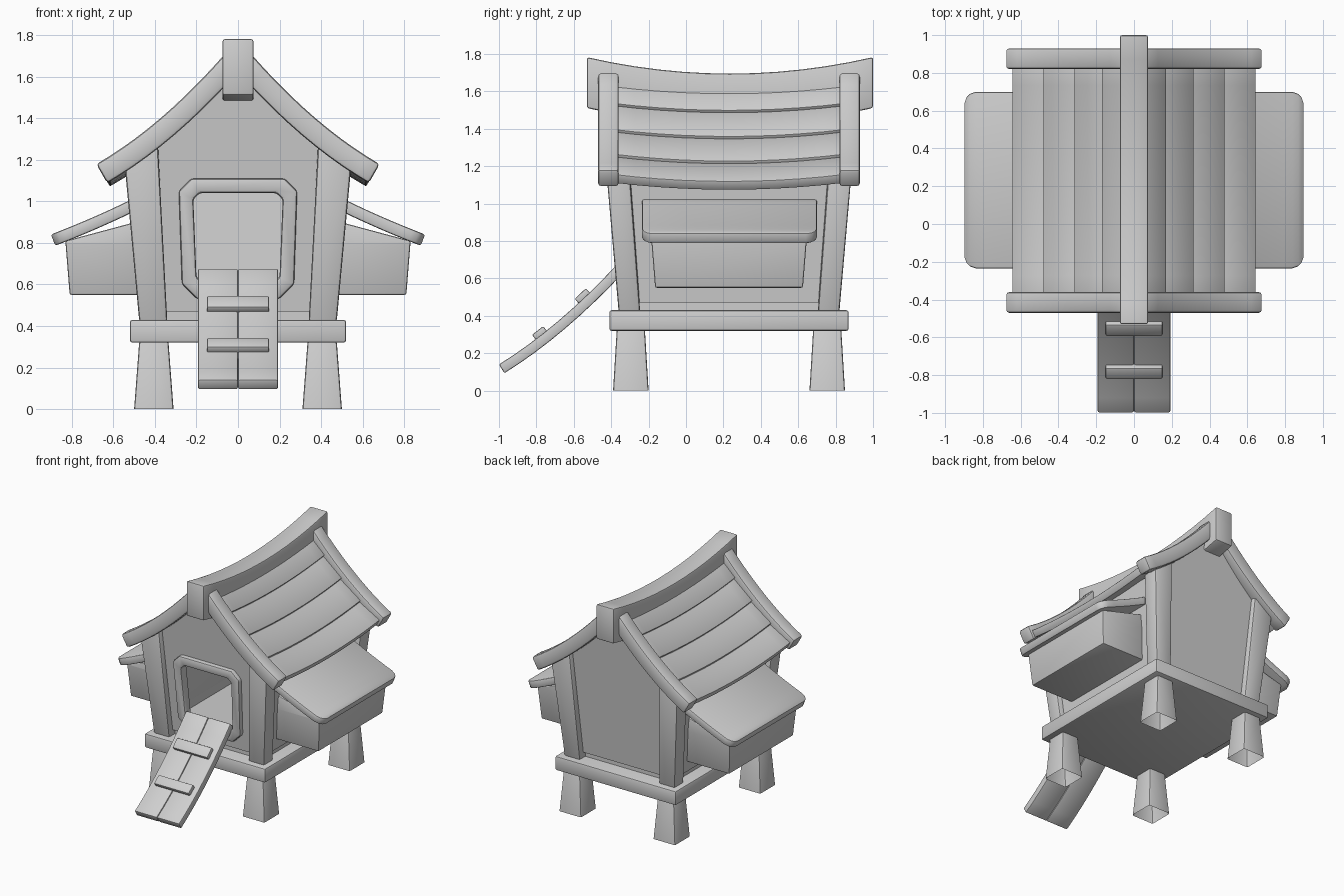
import bpy
import bmesh
import math

default = bpy.data.objects.get("Cube")
if default:
    bpy.data.objects.remove(default, do_unlink=True)

grey = bpy.data.materials.new("plain grey")
grey.use_nodes = True
grey.diffuse_color = (0.62, 0.62, 0.62, 1)
grey.node_tree.nodes["Principled BSDF"].inputs["Base Color"].default_value = (0.62, 0.62, 0.62, 1)

SIDES = (("left", 1), ("right", -1))
MID_Y = 0.23


def activate(obj):
    bpy.ops.object.select_all(action="DESELECT")
    obj.select_set(True)
    bpy.context.view_layer.objects.active = obj


def finish(obj, bevel):
    """Round the edges and shade smooth."""
    activate(obj)
    if bevel:
        mod = obj.modifiers.new("rounding", "BEVEL")
        mod.width, mod.segments = bevel, 2
        mod.limit_method, mod.angle_limit = "ANGLE", math.radians(35)
        bpy.ops.object.modifier_apply(modifier=mod.name)
    bpy.ops.object.shade_smooth_by_angle(angle=math.radians(30))


def loft(name, sections, bevel=0.012, closed=False, open_start=False):
    """Skin a list of equal loops of points."""
    bm = bmesh.new()
    rings = [[bm.verts.new(p) for p in loop] for loop in sections]
    n = len(rings[0])
    pairs = list(zip(rings, rings[1:]))
    if closed:
        pairs.append((rings[-1], rings[0]))
    for a, b in pairs:
        for i in range(n):
            j = (i + 1) % n
            bm.faces.new((a[i], a[j], b[j], b[i]))
    if not closed:
        bm.faces.new(rings[-1])
        if not open_start:
            bm.faces.new(rings[0])
    bmesh.ops.recalc_face_normals(bm, faces=bm.faces)
    mesh = bpy.data.meshes.new(name)
    bm.to_mesh(mesh)
    bm.free()
    mesh.materials.append(grey)
    obj = bpy.data.objects.new(name, mesh)
    bpy.context.collection.objects.link(obj)
    if bevel is not None:
        finish(obj, bevel)
    return obj


def rect(x0, x1, y0, y1, z):
    return [(x0, y0, z), (x1, y0, z), (x1, y1, z), (x0, y1, z)]


def below(curve, t, d):
    """Point at distance d under a curve."""
    (a0, b0), (a1, b1) = curve(t - 0.001), curve(t + 0.001)
    da, db = a1 - a0, b1 - b0
    length = math.hypot(da, db)
    a, b = curve(t)
    return a + d * db / length, b - d * da / length


def steps(a, b, n):
    return [a + (b - a) * i / n for i in range(n + 1)]


# Curves of the roof, the nest lids and the ramp
def roof(x):
    return x, 1.69 - (x - 0.08) + 0.455 * (x - 0.08) * (x - 0.35)


def lid_curve(x):
    d = x - 0.47
    return x, 1.03 - 0.5 * d + 0.14 * d * d


def ramp_curve(u):
    return u - 1, 0.14 + 0.62 * u + 0.36 * u * u


def front_y(z):
    return -0.31 - 0.09 * (z - 0.43)


def mirror_y(y):
    return 2 * MID_Y - y


# Platform and floor
loft("platform", [rect(-0.52, 0.52, -0.41, 0.87, z) for z in (0.32, 0.43)])
loft("floor", [rect(-0.42, 0.42, -0.29, 0.75, z) for z in (0.42, 0.475)], 0)

# Feet and corner posts
for side, s in SIDES:
    for end, flip in (("front", lambda y: y), ("back", mirror_y)):
        foot = [rect(s * 0.31, s * 0.50, flip(-0.39), flip(-0.20), 0),
                rect(s * 0.335, s * 0.475, flip(-0.37), flip(-0.22), 0.33)]
        loft(f"{side}_{end}_foot", foot, open_start=True)
        base = rect(s * 0.34, s * 0.475, flip(-0.36), flip(-0.245), 0.42)
        top = rect(s * 0.385, s * 0.543, flip(-0.425), flip(-0.30), 0)
        top = [(x, y, 1.27 if abs(x) < 0.4 else 1.15) for x, y, z in top]
        loft(f"{side}_{end}_post", [base, top], 0.014)

# Hollow house body
half = [(0.44, 0.47), (0.50, 1.16)] + [(x, roof(x)[1] - 0.13) for x in (0.35, 0.2, 0.06)]
outline = half + [(-x, z) for x, z in reversed(half)]
walls = loft("walls", [[(x, front_y(z), z) for x, z in outline],
                       [(x, mirror_y(front_y(z)), z) for x, z in outline]], None)


# Doorway and its frame
def door_loop(wide, bottom, top, cut):
    right = [(wide - 0.015 - cut * 1.2, bottom), (wide - 0.015, bottom + cut * 1.2),
             (wide, top - cut), (wide - cut, top)]
    return right + [(-x, z) for x, z in reversed(right)]


outer = door_loop(0.285, 0.53, 1.11, 0.06)
inner = door_loop(0.215, 0.60, 1.04, 0.03)
hole = door_loop(0.235, 0.58, 1.06, 0.04)
cutter = loft("door_cutter", [[(x, y, z) for x, z in hole] for y in (-0.6, 0.0)], None)
cutter.hide_render = True
activate(walls)
shell = walls.modifiers.new("thickness", "SOLIDIFY")
shell.thickness, shell.offset = 0.03, -1
cut = walls.modifiers.new("doorway", "BOOLEAN")
cut.operation, cut.object, cut.solver = "DIFFERENCE", cutter, "EXACT"
for mod_name in ("thickness", "doorway"):
    bpy.ops.object.modifier_apply(modifier=mod_name)
bpy.data.objects.remove(cutter, do_unlink=True)
finish(walls, 0)

frame = []
for (xo, zo), (xi, zi) in zip(outer, inner):
    frame.append([(xo, front_y(zo) - 0.035, zo), (xi, front_y(zi) - 0.035, zi),
                  (xi, front_y(zi) + 0.04, zi), (xo, front_y(zo) + 0.04, zo)])
loft("door_frame", frame, 0.014, closed=True)

# Sagging ridge beam
ridge = []
for y in steps(-0.53, 1.0, 12):
    z = 1.695 + 0.088 * ((y - 0.235) / 0.765) ** 2
    ridge.append([(-0.075, y, z), (0.075, y, z), (0.075, y, z - 0.272), (-0.075, y, z - 0.272)])
loft("ridge_beam", ridge)

# Roof boards and gable boards
edges = (0.07, 0.20, 0.345, 0.505, 0.665)
for side, s in SIDES:
    for k, (x0, x1) in enumerate(zip(edges, edges[1:])):
        corners = [below(roof, x0, 0.055), below(roof, x1, 0.04),
                   below(roof, x1, 0.095), below(roof, x0, 0.105)]
        rows = []
        for y in steps(-0.40, 0.86, 10):
            sag = 0.035 * (((y - MID_Y) / 0.6) ** 2 - 1)
            rows.append([(s * x, y, z + sag) for x, z in corners])
        loft(f"{side}_roof_board_{k + 1}", rows, 0.006)
    for end, y0, y1 in (("front", -0.47, -0.36), ("back", 0.82, 0.93)):
        rows = []
        for t in steps(0.065, 0.682, 10):
            (xa, za), (xb, zb) = roof(t), below(roof, t, 0.105)
            rows.append([(s * xa, y0, za), (s * xa, y1, za), (s * xb, y1, zb), (s * xb, y0, zb)])
        loft(f"{side}_{end}_gable_board", rows, 0.016)

# Nest boxes with curved lids
for side, s in SIDES:
    box = [rect(s * 0.42, s * 0.81, -0.165, 0.625, 0.55),
           rect(s * 0.42, s * 0.83, -0.185, 0.645, 0.80)]
    box.append([(x, y, 0.92 if abs(x) < 0.5 else 0.81) for x, y, z in box[1]])
    loft(f"{side}_nest_box", box)
    rows = []
    for t, inset in [(x, 0) for x in steps(0.47, 0.84, 7)] + [(0.87, 0.01), (0.888, 0.027), (0.9, 0.06)]:
        (xa, za), (xb, zb) = lid_curve(t), below(lid_curve, t, 0.058)
        y0, y1 = -0.235 + inset, 0.70 - inset
        rows.append([(s * xa, y0, za), (s * xa, y1, za), (s * xb, y1, zb), (s * xb, y0, zb)])
    loft(f"{side}_nest_lid", rows, 0.01)

# Two-plank ramp with cleats
def ramp_part(name, x0, x1, us, high, low, bevel):
    rows = []
    for u in us:
        (ya, za), (yb, zb) = below(ramp_curve, u, high), below(ramp_curve, u, low)
        rows.append([(x0, ya, za), (x1, ya, za), (x1, yb, zb), (x0, yb, zb)])
    loft(name, rows, bevel)


for side, s in SIDES:
    ramp_part(f"{side}_ramp_plank", 0.001 * s, 0.192 * s, steps(0, 0.635, 8), 0, 0.055, 0.008)
for label, u in (("lower", 0.225), ("upper", 0.455)):
    ramp_part(f"{label}_cleat", -0.15, 0.15, (u - 0.03, u + 0.03), -0.03, 0.01, 0.008)
